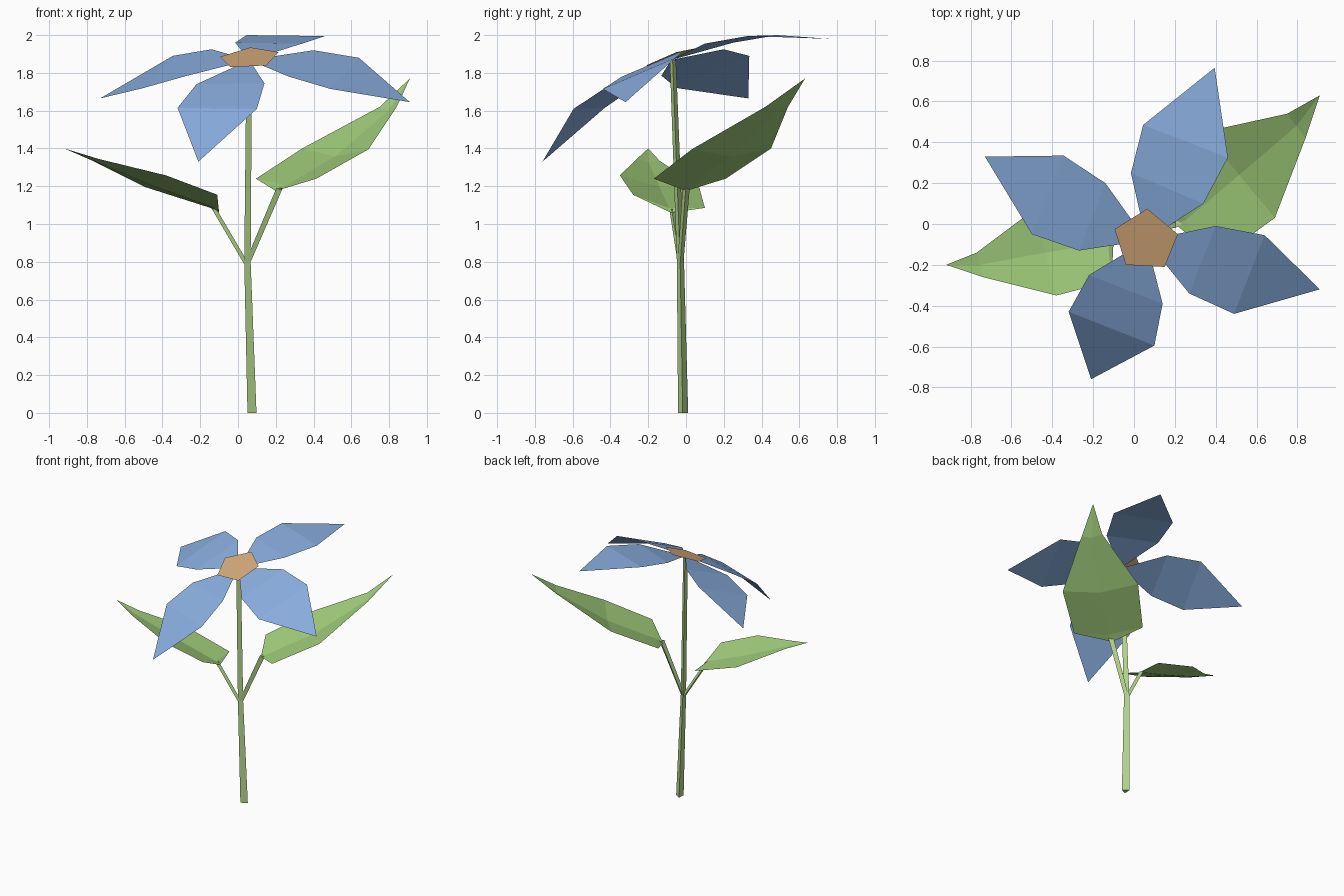
import bpy, bmesh, math
from mathutils import Vector

if "Cube" in bpy.data.objects:
    bpy.data.objects.remove(bpy.data.objects["Cube"])


def material(name, rgb):
    m = bpy.data.materials.new(name)
    m.diffuse_color = (*rgb, 1)
    m.use_nodes = True
    m.node_tree.nodes["Principled BSDF"].inputs["Base Color"].default_value = m.diffuse_color
    return m


BLUE = material("petal_blue", (0.25, 0.42, 0.73))
LEAF = material("leaf_green", (0.36, 0.62, 0.20))
STEM = material("stem_green", (0.47, 0.68, 0.27))
TAN = material("centre_tan", (0.67, 0.41, 0.20))


def finish(bm, name, mat):
    me = bpy.data.meshes.new(name)
    bm.to_mesh(me)
    bm.free()
    me.materials.append(mat)
    ob = bpy.data.objects.new(name, me)
    bpy.context.collection.objects.link(ob)
    return ob


def blade(name, mat, base, pairs, tip, sag=None):
    """Thin blade: base point, left/right edge pairs, tip; sag adds a sunken midrib."""
    bm = bmesh.new()
    rows = [[base]]
    for i, (a, b) in enumerate(pairs):
        row = [Vector(a), Vector(b)]
        if sag:
            row.insert(1, (row[0] + row[1]) / 2 - Vector((0, 0, sag[i])))
        rows.append(row)
    rows.append([tip])
    rows = [[bm.verts.new(p) for p in r] for r in rows]
    for lo, hi in zip(rows, rows[1:]):
        for k in range(max(len(lo), len(hi)) - 1):
            pick = lambda r: [r[0]] if len(r) == 1 else [r[k], r[k + 1]]
            f = bm.faces.new(pick(lo) + pick(hi)[::-1])
            f.normal_update()
            if f.normal.z < 0:
                f.normal_flip()
    return finish(bm, name, mat)


def stalk(name, path):
    """Three-sided tapered stalk through (x, y, z, radius) points."""
    bm = bmesh.new()
    rings = []
    for x, y, z, r in path:
        rings.append([bm.verts.new((x + r * math.cos(a), y + r * math.sin(a), z))
                      for a in (-0.05 + k * math.tau / 3 for k in range(3))])
    for lo, hi in zip(rings, rings[1:]):
        for k in range(3):
            n = (k + 1) % 3
            bm.faces.new((lo[k], lo[n], hi[n], hi[k]))
    bm.faces.new(rings[0][::-1])
    bm.faces.new(rings[-1])
    return finish(bm, name, STEM)


# Stem and leaf stalks
stalk("stem", [(0.067, -0.016, 0, 0.031), (0.045, -0.03, 0.8, 0.022),
               (0.055, -0.07, 1.868, 0.019)])
stalk("right_leaf_stalk", [(0.045, -0.03, 0.79, 0.018), (0.215, 0.0, 1.19, 0.022)])
stalk("left_leaf_stalk", [(0.04, -0.03, 0.79, 0.016), (-0.13, -0.075, 1.08, 0.016)])

# Leaves
blade("right_leaf", LEAF, (0.20, 0.0, 1.175),
      [((0.095, 0.21, 1.24), (0.415, -0.17, 1.24)),
       ((0.34, 0.45, 1.40), (0.69, 0.03, 1.395)),
       ((0.75, 0.54, 1.62), (0.84, 0.42, 1.62))],
      (0.91, 0.63, 1.77), (0.035, 0.04, 0.02))
blade("left_leaf", LEAF, (-0.10, -0.08, 1.06),
      [((-0.145, 0.10, 1.085), (-0.11, -0.28, 1.155)),
       ((-0.49, 0.07, 1.195), (-0.38, -0.35, 1.257)),
       ((-0.77, -0.14, 1.335), (-0.74, -0.26, 1.345))],
      (-0.92, -0.20, 1.40), (0.035, 0.03, 0.01))

# Petals, all meeting under the flower centre
HUB = (0.06, -0.08, 1.868)
petals = {
    "right": ([((0.40, -0.01, 1.92), (0.27, -0.34, 1.78)),
               ((0.64, -0.055, 1.88), (0.49, -0.44, 1.715))], (0.91, -0.32, 1.645)),
    "front": ([((0.14, -0.39, 1.745), (-0.22, -0.25, 1.74)),
               ((0.10, -0.595, 1.61), (-0.32, -0.43, 1.615))], (-0.21, -0.76, 1.33)),
    "left": ([((-0.27, -0.13, 1.785), (-0.14, 0.20, 1.925)),
              ((-0.50, -0.05, 1.72), (-0.345, 0.335, 1.89))], (-0.73, 0.33, 1.665)),
    "back": ([((-0.015, 0.25, 1.96), (0.34, 0.10, 1.955)),
              ((0.045, 0.485, 2.0), (0.46, 0.325, 1.995))], (0.395, 0.765, 1.98)),
}
for side, (pairs, tip) in petals.items():
    blade(side + "_petal", BLUE, HUB, pairs, tip)

# Flower centre: a thin tilted pentagon
bm = bmesh.new()
bm.faces.new([bm.verts.new(p) for p in (
    (0.065, 0.075, 1.935), (-0.095, -0.025, 1.885), (-0.04, -0.20, 1.83),
    (0.15, -0.21, 1.84), (0.215, -0.05, 1.91))])
finish(bm, "flower_centre", TAN)
